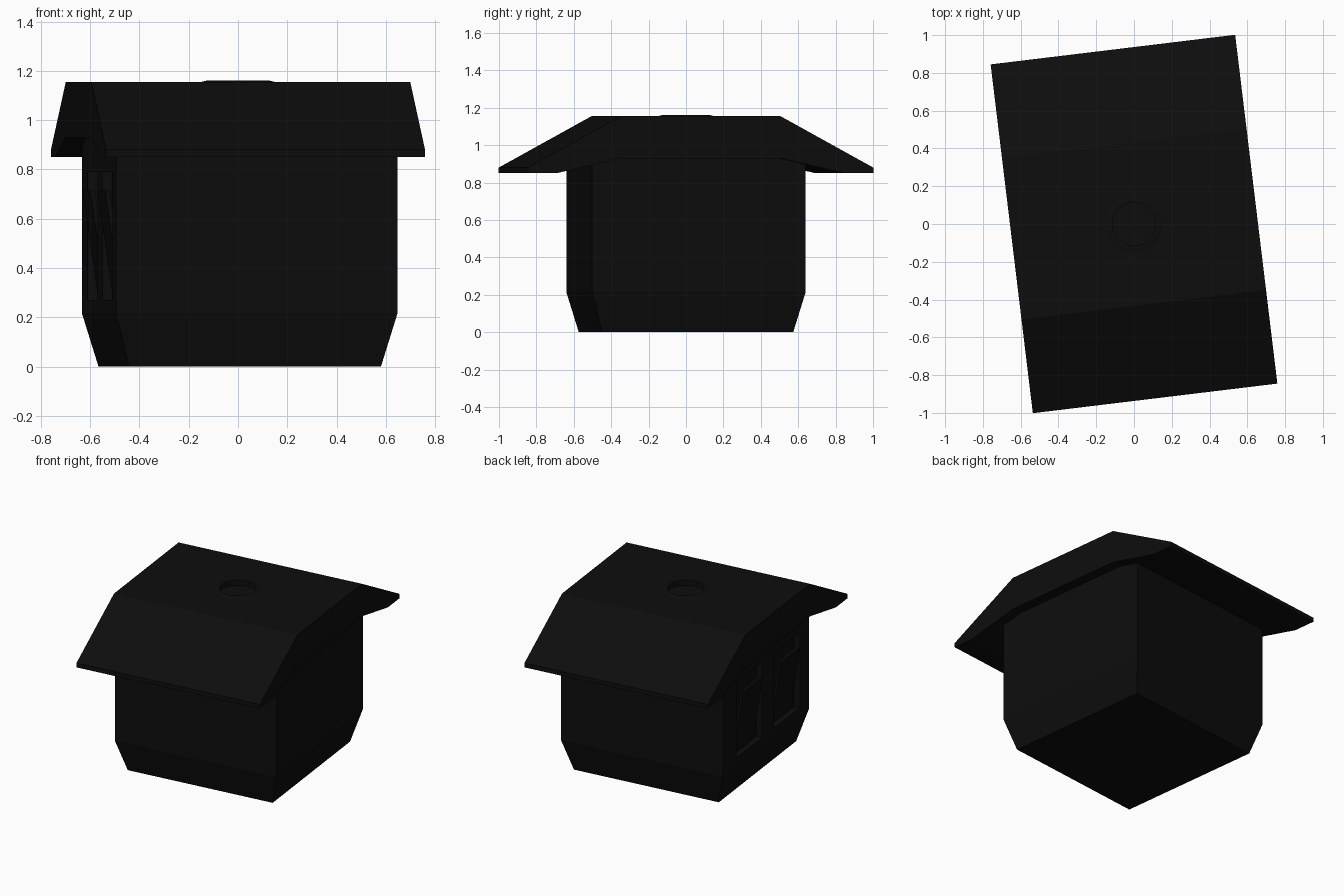
import bpy, bmesh, math

if "Cube" in bpy.data.objects:
    bpy.data.objects.remove(bpy.data.objects["Cube"], do_unlink=True)

TURN = math.radians(6.9)
HALF = 0.575          # half width of the walls
BASE = 0.515          # half width of the foot
parts = []

black = bpy.data.materials.new("near_black")
black.use_nodes = True
colour = (0.004, 0.004, 0.004, 1)
black.diffuse_color = colour
black.node_tree.nodes["Principled BSDF"].inputs["Base Color"].default_value = colour


def finish(name, bm, keep=True):
    bmesh.ops.recalc_face_normals(bm, faces=bm.faces[:])
    mesh = bpy.data.meshes.new(name)
    bm.to_mesh(mesh)
    bm.free()
    mesh.materials.append(black)
    obj = bpy.data.objects.new(name, mesh)
    bpy.context.collection.objects.link(obj)
    if keep:
        parts.append(obj)
    return obj


def extrude_profile(name, points, lo, hi, keep=True):
    """Prism of a (y, z) or (x, z)-like profile along x."""
    bm = bmesh.new()
    face = bm.faces.new([bm.verts.new((lo, y, z)) for y, z in points])
    out = bmesh.ops.extrude_face_region(bm, geom=[face])
    verts = [v for v in out["geom"] if isinstance(v, bmesh.types.BMVert)]
    bmesh.ops.translate(bm, verts=verts, vec=(hi - lo, 0, 0))
    return finish(name, bm, keep)


def stack(name, rings, sides, keep=True):
    """Solid through level rings given as (radius, z)."""
    bm = bmesh.new()
    loops = []
    for r, z in rings:
        angles = [math.tau * (i + 0.5) / sides for i in range(sides)]
        loops.append([bm.verts.new((r * math.cos(a), r * math.sin(a), z)) for a in angles])
    for a, b in zip(loops, loops[1:]):
        for i in range(sides):
            j = (i + 1) % sides
            bm.faces.new((a[i], a[j], b[j], b[i]))
    bm.faces.new(loops[0])
    bm.faces.new(loops[-1])
    return finish(name, bm, keep)


def cut(target, cutter):
    mod = target.modifiers.new("cut", "BOOLEAN")
    mod.operation = "DIFFERENCE"
    mod.solver = "EXACT"
    mod.object = cutter
    bpy.context.view_layer.objects.active = target
    bpy.ops.object.modifier_apply(modifier=mod.name)
    bpy.data.objects.remove(cutter, do_unlink=True)


# Walls with a tapered foot
corner = math.sqrt(2)
walls = stack("walls", [(BASE * corner, 0), (HALF * corner, 0.215), (HALF * corner, 0.95)], 4)

# Roof with a flat top and wide eaves
side = [(0.43, 1.155), (0.93, 0.88), (0.93, 0.85), (0.777, 0.85), (0.43, 0.93)]
roof = extrude_profile("roof", side + [(-y, z) for y, z in reversed(side)], -0.652, 0.652)

# Round vent with a low lip and a sunken floor
lip = stack("vent_lip", [(0.15, 1.145), (0.15, 1.155), (0.13, 1.16)], 32)
for target in (roof, lip):
    cut(target, stack("vent_cutter", [(0.115, 1.125), (0.115, 1.2)], 32, False))

# Two recessed windows on the right wall, each with a leaning shutter
for label, y in (("back", 0.22), ("front", -0.28)):
    lo, hi = y - 0.17, y + 0.17
    opening = [(lo, 0.27), (hi, 0.27), (hi, 0.79), (lo, 0.79)]
    cut(walls, extrude_profile("window_cutter", opening, -0.7, -HALF + 0.04, False))
    bm = bmesh.new()
    leaning = [(-HALF + 0.04, 0.27), (-HALF - 0.025, 0.715),
               (-HALF - 0.005, 0.715), (-HALF + 0.05, 0.27)]
    ends = [[bm.verts.new((x, e, z)) for x, z in leaning] for e in (lo + 0.04, hi - 0.04)]
    for end in ends:
        bm.faces.new(end)
    for i in range(4):
        j = (i + 1) % 4
        bm.faces.new((ends[0][i], ends[0][j], ends[1][j], ends[1][i]))
    finish(label + "_window_shutter", bm)

# Turn the whole hut slightly
for obj in parts:
    obj.rotation_euler.z = TURN
    if obj is walls or "shutter" in obj.name:
        obj.location.x = 0.007
